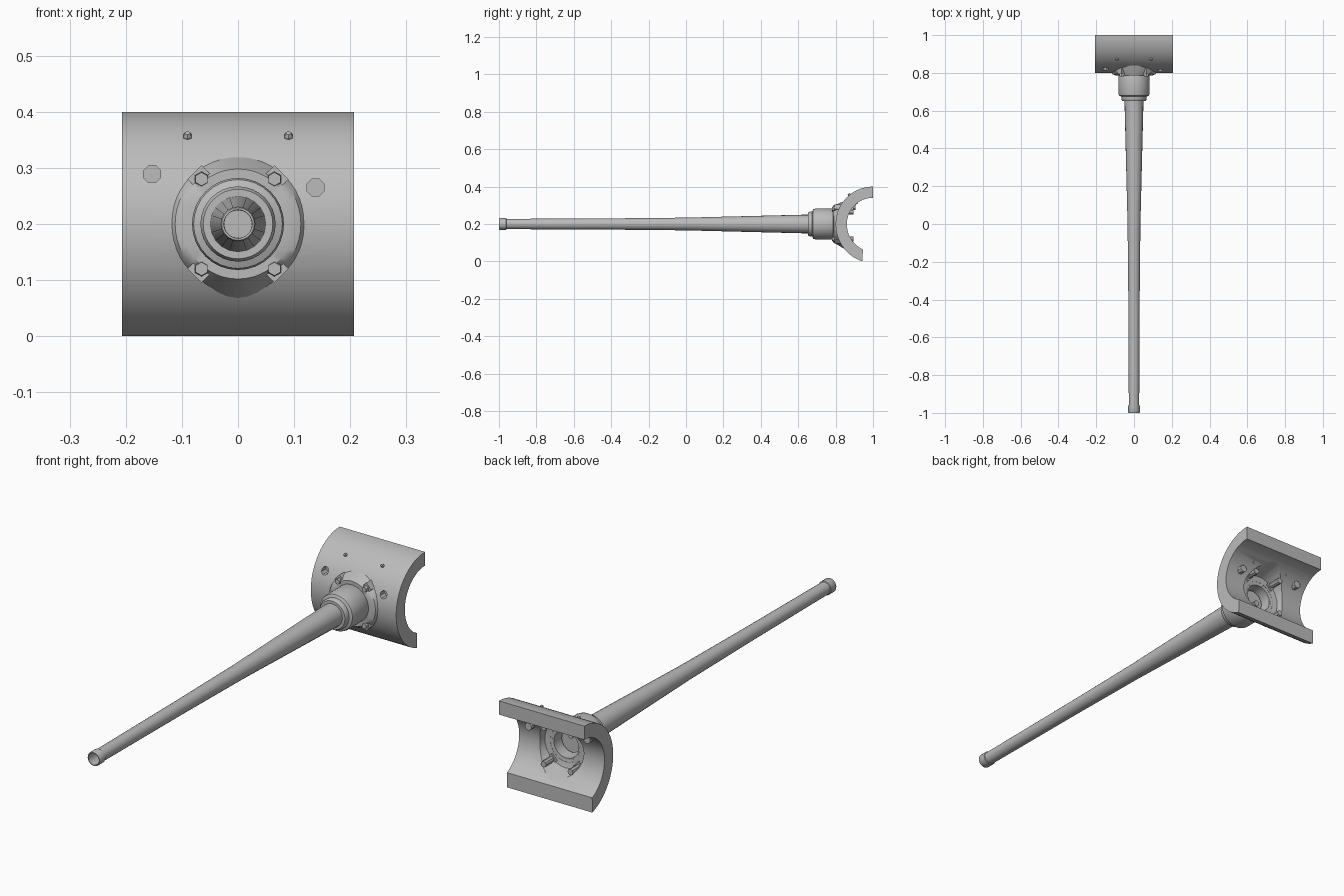
import bpy, bmesh, math
from mathutils import Vector, Matrix

if "Cube" in bpy.data.objects:
    bpy.data.objects.remove(bpy.data.objects["Cube"])

ZC = 0.2                                   # height of the barrel axis
steel = bpy.data.materials.new("grey_steel")
steel.diffuse_color = (0.5, 0.5, 0.5, 1)
steel.use_nodes = True
steel.node_tree.nodes["Principled BSDF"].inputs["Base Color"].default_value = steel.diffuse_color


def finish(name, bm, angle=35):
    bmesh.ops.recalc_face_normals(bm, faces=bm.faces)
    me = bpy.data.meshes.new(name)
    bm.to_mesh(me)
    bm.free()
    me.materials.append(steel)
    ob = bpy.data.objects.new(name, me)
    bpy.context.collection.objects.link(ob)
    smooth(ob, angle)
    return ob


def smooth(ob, angle):
    bpy.ops.object.select_all(action='DESELECT')
    ob.select_set(True)
    bpy.context.view_layer.objects.active = ob
    bpy.ops.object.shade_smooth_by_angle(angle=math.radians(angle))


def lathe(name, profile, n, y_rule=None, closed=False):
    """Revolve (radius, y) points about the barrel axis; radius 0 makes a cap."""
    bm = bmesh.new()
    rings = []
    for k, (r, y) in enumerate(profile):
        ring = []
        for i in range(n):
            a = math.tau * i / n
            rr, yy = y_rule(k, r, y, a) if y_rule else (r, y)
            ring.append(bm.verts.new((rr * math.cos(a), yy, ZC + rr * math.sin(a))))
        rings.append(ring)
    pairs = list(zip(rings, rings[1:]))
    if closed:
        pairs.append((rings[-1], rings[0]))
    for a, b in pairs:
        for i in range(n):
            j = (i + 1) % n
            bm.faces.new((a[i], a[j], b[j], b[i]))
    if not closed:
        bm.faces.new(rings[0])
        bm.faces.new(rings[-1])
    return finish(name, bm)


def rod(name, start, end, r, n, r2=None, spin=0):
    """Straight prism or cone between two points."""
    a, b = Vector(start), Vector(end)
    d = b - a
    m = Matrix.Translation((a + b) / 2) @ d.to_track_quat('Z', 'Y').to_matrix().to_4x4() \
        @ Matrix.Rotation(spin, 4, 'Z')
    bm = bmesh.new()
    bmesh.ops.create_cone(bm, cap_ends=True, segments=n, radius1=r,
                          radius2=r if r2 is None else r2, depth=d.length, matrix=m)
    return finish(name, bm)


def shell_y(z):
    """Front surface of the curved shield at height z."""
    h = (z - ZC) / (0.2 if z > ZC else 0.208)
    return 1 - 0.2 * math.sqrt(max(0, 1 - h * h))


# curved shield: thick arc extruded along x
def arc(r, rz_low, t_end, n=28):
    pts = []
    for i in range(n + 1):
        t = math.radians(90 + (t_end - 90) * i / n)
        pts.append((1 - r * math.cos(t), ZC + (r if t > 0 else rz_low) * math.sin(t)))
    return pts


outer, inner = arc(0.2, 0.208, -74), arc(0.14, 0.147, -66.9)
bm = bmesh.new()
sides = []
for x in (-0.207, 0.207):
    sides.append([[bm.verts.new((x, y, z)) for y, z in p] for p in (outer, inner)])
(lo, li), (ro, ri) = sides
for i in range(len(lo) - 1):
    for a, b in ((lo, ro), (li, ri), (lo, li), (ro, ri)):
        bm.faces.new((a[i], a[i + 1], b[i + 1], b[i]))
for k in (0, -1):
    bm.faces.new((lo[k], li[k], ri[k], ro[k]))
shield = finish("curved_shield", bm)

# openings in the shield: barrel port, rear recess and two sight ports
ports = [(-0.153, 0.289), (0.138, 0.265)]
cutters = [rod("port_cutter", (0, 0.7, ZC), (0, 1, ZC), 0.075, 32),
           rod("recess_cutter", (0, 0.832, ZC), (0, 0.95, ZC), 0.1, 32, 0.13)]
cutters += [rod("sight_cutter", (x, 0.7, z), (x, 0.95, z), 0.0165, 8, spin=math.pi / 8)
            for x, z in ports]
for c in cutters:
    mod = shield.modifiers.new("cut", 'BOOLEAN')
    mod.object = c
    mod.solver = 'EXACT'
    bpy.context.view_layer.objects.active = shield
    bpy.ops.object.modifier_apply(modifier=mod.name)
    bpy.data.objects.remove(c)
smooth(shield, 35)

# sight plugs closing the two ports from behind
for x, z in ports:
    y = shell_y(z)
    rod("sight_plug", (x, y + 0.03, z), (x, y + 0.085, z), 0.0165, 8, spin=math.pi / 8)


# raised flange blending into the shield, pinched to a point at the bottom
def flange_rule(k, r, y, a):
    if k in (3, 4):
        down = max(0, -math.sin(a)) ** 14
        r += 0.017 * down * (1 if k == 4 else 0.3)
        s = shell_y(ZC + r * math.sin(a))
        y = max(y, s - 0.014) if k == 3 else s + 0.006
    return r, y


lathe("flange", [(0.066, 0.83), (0.066, 0.787), (0.098, 0.787), (0.112, 0.792),
                 (0.122, 0.81), (0.1, 0.835)], 48, flange_rule, closed=True)

# sleeve around the barrel root
lathe("sleeve", [(0.066, 0.83), (0.082, 0.79), (0.082, 0.69), (0.079, 0.68), (0.067, 0.675),
                 (0.067, 0.662), (0.062, 0.652), (0.045, 0.652), (0.045, 0.70),
                 (0.06, 0.72), (0.06, 0.83)], 32, closed=True)

# tapering barrel with muzzle ring and bore
lathe("barrel", [(0.05, 0.79), (0.05, 0.64), (0.034, 0.0), (0.030, -0.4), (0.0275, -0.96),
                 (0.031, -0.962), (0.031, -0.996), (0.029, -1.0), (0.0255, -1.0),
                 (0.0245, -0.88)], 20)

# flange bolts on square seats, running through the shield
for x in (-0.065, 0.065):
    for z in (0.12, 0.28):
        rod("bolt_seat", (x, 0.795, z), (x, 0.84, z), 0.025, 4)
        rod("flange_bolt", (x, 0.780, z), (x, 0.80, z), 0.012, 6, 0.014)
        rod("bolt_shank", (x, 0.79, z), (x, 0.895, z), 0.013, 8)

# small upper rivets set square to the curved surface
for x in (-0.09, 0.09):
    c = Vector((x, 1, ZC))
    n = Vector((0, -0.126, 0.155)).normalized()
    rod("upper_rivet", c + n * 0.137, c + n * 0.203, 0.008, 6)
    rod("upper_rivet_head", c + n * 0.203, c + n * 0.209, 0.008, 6, 0.005)
